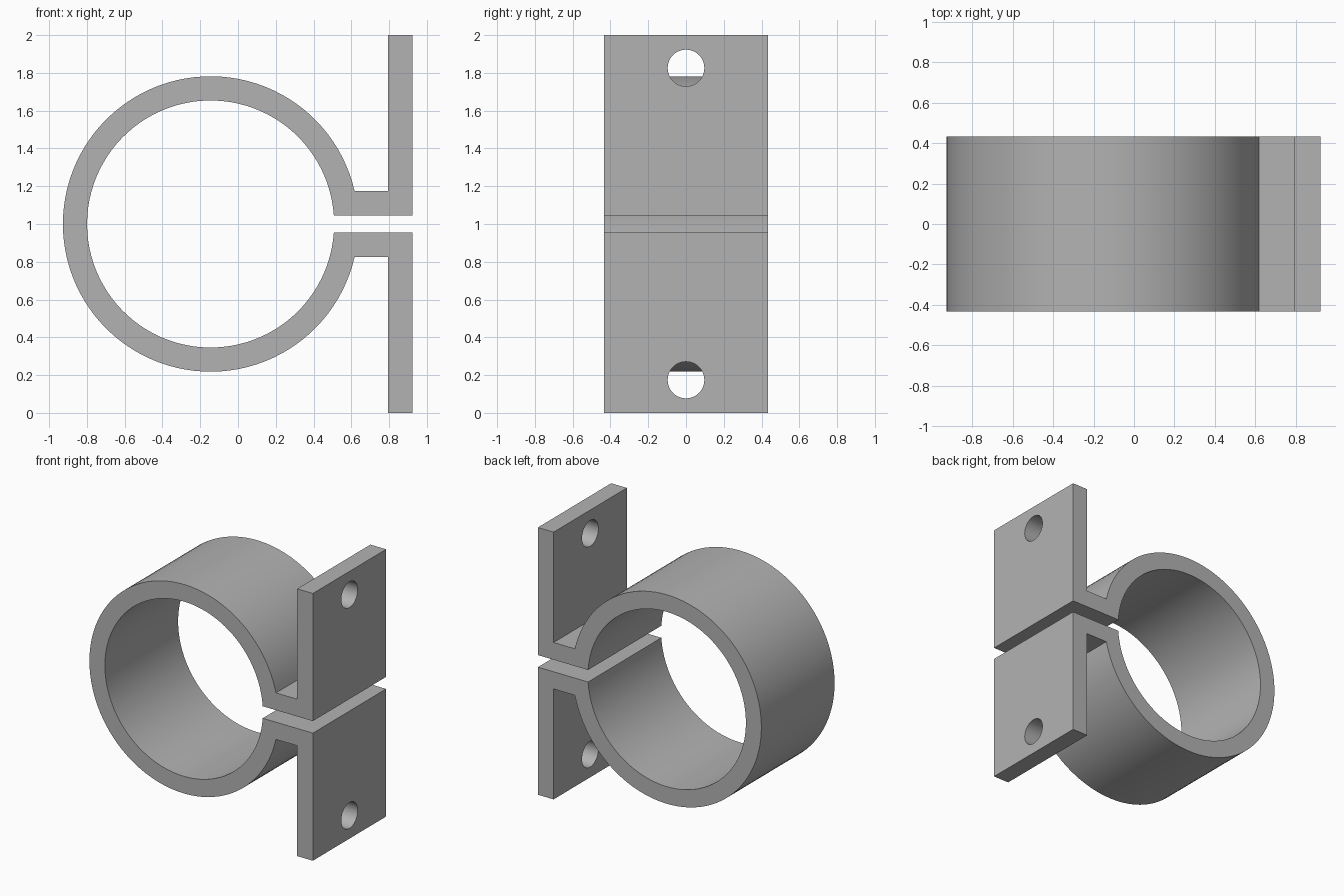
import bpy
import bmesh
from math import asin, cos, sin, pi, radians

cube = bpy.data.objects.get("Cube")
if cube:
    bpy.data.objects.remove(cube, do_unlink=True)

# Main dimensions
CX, CZ = -0.145, 1.0
R_OUT, R_IN = 0.782, 0.654
GAP, NECK = 0.045, 0.174
PLATE_IN, PLATE_OUT = 0.793, 0.923
HALF_DEPTH = 0.433
HOLE_R, HOLE_OFFSET = 0.097, 0.826
STEPS = 96

# Plain grey metal
grey = bpy.data.materials.new("grey metal")
grey.use_nodes = True
colour = (0.45, 0.45, 0.45, 1)
grey.diffuse_color = colour
grey.node_tree.nodes["Principled BSDF"].inputs["Base Color"].default_value = colour


def arc(radius, height):
    """Open ring arc, from just above the gap round to just below it."""
    start = asin(height / radius)
    sweep = 2 * pi - 2 * start
    angles = [start + sweep * i / STEPS for i in range(STEPS + 1)]
    return [(CX + radius * cos(a), radius * sin(a)) for a in angles]


# Clamp outline: outer arc, lower flange, inner arc, upper flange
upper_flange = [(PLATE_OUT, GAP), (PLATE_OUT, 1), (PLATE_IN, 1), (PLATE_IN, NECK)]
lower_flange = [(x, -z) for x, z in reversed(upper_flange)]
outline = arc(R_OUT, NECK) + lower_flange + arc(R_IN, GAP)[::-1] + upper_flange

# Extrude the outline through the depth
bm = bmesh.new()
face = bm.faces.new([bm.verts.new((x, -HALF_DEPTH, CZ + z)) for x, z in outline])
extruded = bmesh.ops.extrude_face_region(bm, geom=[face], use_keep_orig=True)
moved = [g for g in extruded["geom"] if isinstance(g, bmesh.types.BMVert)]
bmesh.ops.translate(bm, vec=(0, 2 * HALF_DEPTH, 0), verts=moved)
bmesh.ops.recalc_face_normals(bm, faces=bm.faces)
mesh = bpy.data.meshes.new("pipe_clamp")
bm.to_mesh(mesh)
bm.free()
mesh.materials.append(grey)
clamp = bpy.data.objects.new("pipe_clamp", mesh)
bpy.context.collection.objects.link(clamp)
bpy.context.view_layer.objects.active = clamp

# Bolt holes through both flange plates
for side in (1, -1):
    bpy.ops.mesh.primitive_cylinder_add(
        vertices=48, radius=HOLE_R, depth=0.3, rotation=(0, pi / 2, 0),
        location=((PLATE_IN + PLATE_OUT) / 2, 0, CZ + side * HOLE_OFFSET))
    cutter = bpy.context.object
    cutter.name = "bolt_hole_cutter"
    cutter.hide_render = True
    cutter.data.materials.append(grey)
    bpy.context.view_layer.objects.active = clamp
    cut = clamp.modifiers.new("bolt_hole", "BOOLEAN")
    cut.operation = "DIFFERENCE"
    cut.solver = "EXACT"
    cut.object = cutter
    bpy.ops.object.modifier_apply(modifier=cut.name)
    bpy.data.objects.remove(cutter, do_unlink=True)

# Smooth curved walls, sharp edges
bpy.ops.object.select_all(action="DESELECT")
clamp.select_set(True)
bpy.ops.object.shade_smooth_by_angle(angle=radians(30))
